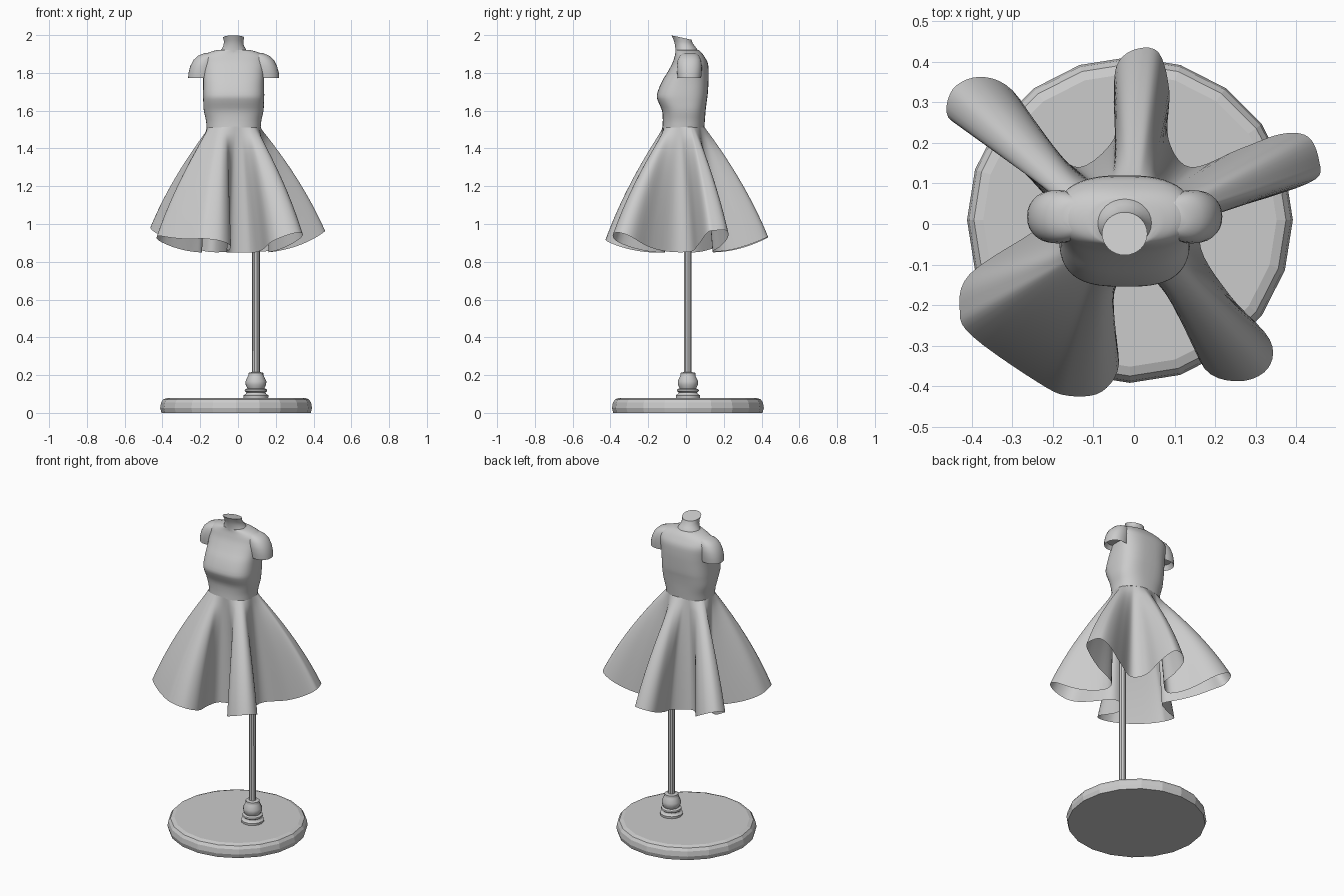
import bpy, bmesh, math
from mathutils import Vector

if "Cube" in bpy.data.objects:
    bpy.data.objects.remove(bpy.data.objects["Cube"])

CX, CY = -0.023, -0.014          # body axis


def make(name, rings, cap_start=False, cap_end=False, smooth=None):
    """Skin a list of closed rings into one object."""
    bm = bmesh.new()
    vs = [[bm.verts.new(p) for p in r] for r in rings]
    n = len(vs[0])
    for a, b in zip(vs, vs[1:]):
        for j in range(n):
            k = (j + 1) % n
            bm.faces.new((a[j], a[k], b[k], b[j]))
    if cap_start:
        bm.faces.new(vs[0][::-1])
    if cap_end:
        bm.faces.new(vs[-1])
    bmesh.ops.recalc_face_normals(bm, faces=bm.faces)
    me = bpy.data.meshes.new(name)
    bm.to_mesh(me)
    bm.free()
    ob = bpy.data.objects.new(name, me)
    bpy.context.collection.objects.link(ob)
    if smooth:
        bpy.ops.object.select_all(action='DESELECT')
        ob.select_set(True)
        bpy.context.view_layer.objects.active = ob
        bpy.ops.object.shade_smooth_by_angle(angle=math.radians(smooth))
    return ob


def catmull(pts, steps, closed=False):
    """Smooth curve through points of any dimension."""
    n, out = len(pts), []
    for i in range(n if closed else n - 1):
        get = (lambda k: pts[k % n]) if closed else (lambda k: pts[min(max(k, 0), n - 1)])
        quad = [get(i + d) for d in (-1, 0, 1, 2)]
        for s in range(steps):
            t = s / steps
            out.append([0.5 * (2 * b + (c - a) * t + (2 * a - 5 * b + 4 * c - d) * t * t
                               + (3 * b - a - 3 * c + d) * t ** 3) for a, b, c, d in zip(*quad)])
    return out if closed else out + [list(pts[-1])]


def oval(a, cx, cy, rx, ry, n=2.0):
    """Point on a superellipse."""
    c, s = math.cos(a), math.sin(a)
    return (cx + rx * math.copysign(abs(c) ** (2 / n), c),
            cy + ry * math.copysign(abs(s) ** (2 / n), s))


def oval_ring(z, cx, cy, rx, ry, n=2.0, seg=40, tilt=0.0):
    ring = []
    for i in range(seg):
        x, y = oval(2 * math.pi * i / seg, cx, cy, rx, ry, n)
        ring.append((x, y, z + tilt * (y - cy)))
    return ring


def lathe(name, profile, x, y, seg, smooth=None):
    return make(name, [oval_ring(z, x, y, r, r, 2, seg) for r, z in profile], True, True, smooth)


# Stand: faceted base, turned foot, pole
lathe("stand_base", [(.395, 0), (.402, .025), (.397, .055), (.385, .072), (.362, .08)], -.01, .01, 20)
lathe("stand_foot", [(.065, .078), (.066, .093), (.054, .1), (.05, .108), (.06, .116), (.058, .124),
                     (.045, .13), (.054, .148), (.055, .168), (.042, .195), (.04, .2),
                     (.04, .212), (.022, .216)], .095, .01, 14, 30)
lathe("stand_pole", [(.021, .2), (.02, 1.53)], .095, .01, 10, 30)

# Bodice: z, half width, front y, back y, squareness
body = [(1.51, .143, -.125, .097, 2.4), (1.55, .147, -.123, .100, 2.5), (1.60, .158, -.127, .104, 2.7),
        (1.65, .161, -.148, .110, 2.9), (1.685, .162, -.154, .115, 2.9), (1.75, .161, -.130, .119, 2.8),
        (1.80, .163, -.100, .120, 2.7), (1.85, .168, -.073, .116, 2.6), (1.885, .166, -.061, .098, 2.4),
        (1.907, .135, -.056, .082, 2.2), (1.922, .085, -.056, .066, 2.0)]
make("bodice", [oval_ring(z, CX, (a + b) / 2, rx, (b - a) / 2, n, 48)
                for z, rx, a, b, n in catmull(body, 3)], True, True, 50)

# Neck: leans forward, slanted top
neck = [(1.9, .085, .008, .064), (1.922, .066, .004, .06), (1.945, .054, -.005, .054),
        (1.965, .051, -.015, .05), (1.987, .056, -.024, .053)]
make("neck", [oval_ring(z, CX, cy, rx, ry, 2, 32, -.22 * i / 4)
              for i, (z, rx, cy, ry) in enumerate(neck)], False, True, 40)

# Cap sleeves: z, inner and outer distance from the body axis, half depth
sleeve = [(1.80, .115, .225, .050), (1.772, .105, .241, .062), (1.80, .105, .239, .065),
          (1.835, .100, .230, .066), (1.868, .095, .213, .062), (1.89, .09, .190, .052),
          (1.905, .08, .155, .035)]
for side, name in ((-1, "sleeve_left"), (1, "sleeve_right")):
    make(name, [oval_ring(z, CX + side * (a + b) / 2, .018, (b - a) / 2, d, 2.2, 28)
                for z, a, b, d in sleeve], True, True, 50)

# Skirt hem seen from above: five folds, counter-clockwise from the right
hem_pts = [(.447, .11), (.457, .155), (.43, .215), (.363, .222), (.26, .185), (.14, .14),
           (.085, .21), (.087, .33), (.06, .424), (.0, .43), (-.043, .39), (-.05, .30),
           (-.05, .21), (-.135, .14), (-.21, .20), (-.30, .33), (-.38, .363), (-.447, .333),
           (-.458, .262), (-.38, .225), (-.25, .11), (-.19, .03), (-.25, -.02), (-.405, -.123),
           (-.43, -.21), (-.40, -.276), (-.232, -.394), (-.16, -.424), (-.08, -.414),
           (-.037, -.345), (-.06, -.22), (-.04, -.13), (.06, -.12), (.12, -.22), (.174, -.357),
           (.26, -.388), (.33, -.357), (.335, -.285), (.24, -.18), (.165, -.06), (.19, .025), (.33, .065)]
hem = [Vector(p) for p in catmull(hem_pts, 5, True)]
centre = Vector((CX, CY))

# Cloth is spread round the waist in proportion to hem length
run = [0.0]
for p, q in zip(hem, hem[1:] + hem[:1]):
    run.append(run[-1] + (q - p).length)
turn = [2 * math.pi * r / run[-1] for r in run[:-1]]
polar = [math.atan2(p.y - CY, p.x - CX) for p in hem]
shift = math.atan2(sum(math.sin(p - t) for p, t in zip(polar, turn)),
                   sum(math.cos(p - t) for p, t in zip(polar, turn)))
waist = [Vector(oval(t + shift, CX, CY, .143, .111, 2.2)) for t in turn]

rings, rows = [], 18
for i in range(rows + 1):
    t = 1 - i / rows
    f = t + .3 * t * (1 - t)
    ring = []
    for w, h in zip(waist, hem):
        dr = max((h - centre).length - .13, 0)
        z_hem = 1.515 - math.sqrt(.667 ** 2 - dr ** 2)
        p = w.lerp(h, f)
        ring.append((p.x, p.y, 1.515 + (z_hem - 1.515) * t))
    rings.append(ring)
make("skirt", rings, smooth=60)
